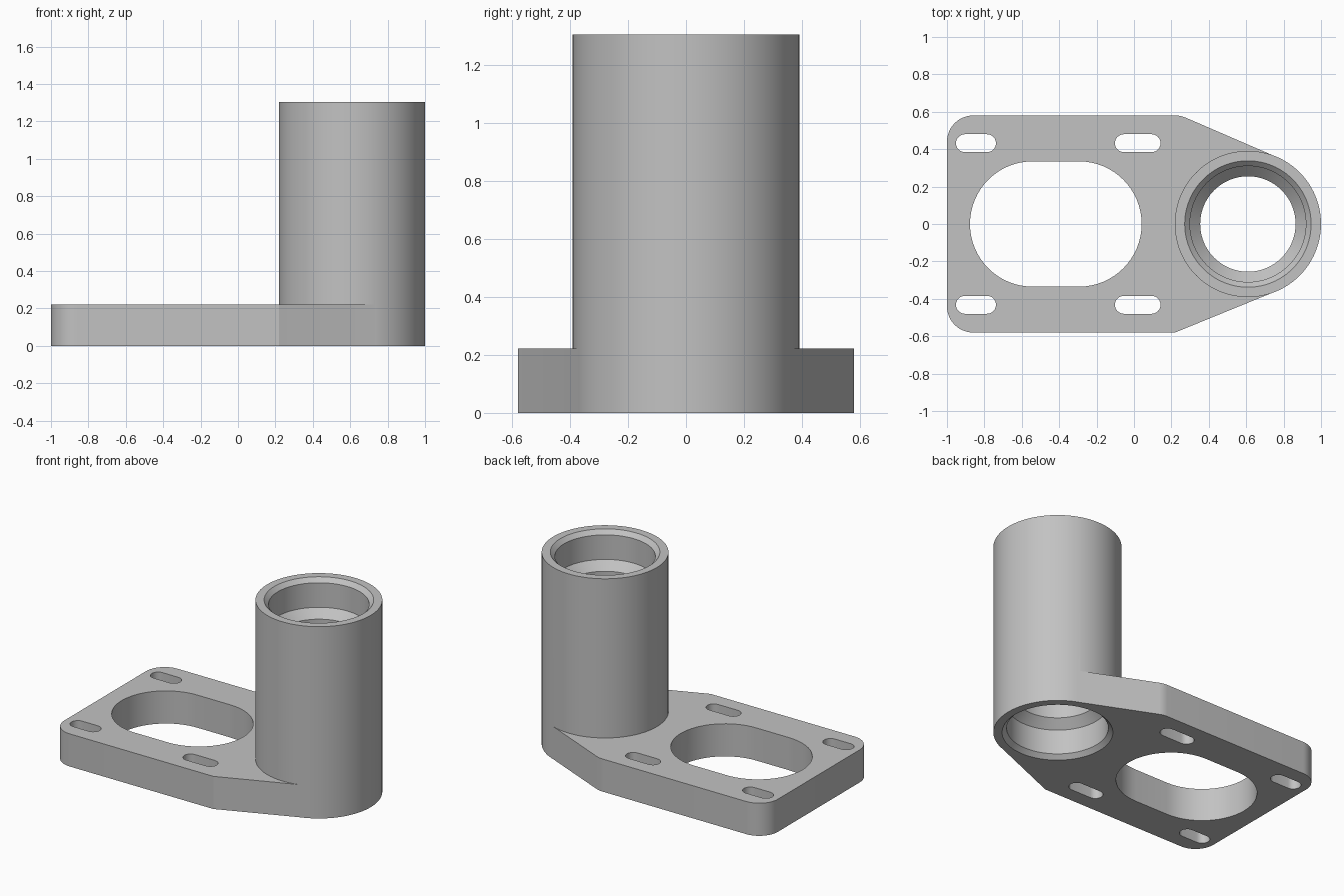
import bpy, bmesh, math
from mathutils import Vector

if "Cube" in bpy.data.objects:
    bpy.data.objects.remove(bpy.data.objects["Cube"])

PLATE_H, HALF_W = 0.222, 0.58
TUBE_X, TUBE_R, TUBE_H = 0.609, 0.391, 1.305

grey = bpy.data.materials.new("plain_grey")
grey.use_nodes = True
COLOR = (0.54, 0.54, 0.54, 1)
grey.diffuse_color = COLOR
grey.node_tree.nodes["Principled BSDF"].inputs["Base Color"].default_value = COLOR


def add_object(name, bm):
    bmesh.ops.recalc_face_normals(bm, faces=bm.faces)
    mesh = bpy.data.meshes.new(name)
    bm.to_mesh(mesh)
    bm.free()
    mesh.materials.append(grey)
    obj = bpy.data.objects.new(name, mesh)
    bpy.context.collection.objects.link(obj)
    return obj


def prism(name, points, z0, z1):
    """Extrude a flat outline upward."""
    bm = bmesh.new()
    face = bm.faces.new([bm.verts.new((x, y, z0)) for x, y in points])
    top = bmesh.ops.extrude_face_region(bm, geom=[face])["geom"]
    bmesh.ops.translate(bm, vec=(0, 0, z1 - z0),
                        verts=[v for v in top if isinstance(v, bmesh.types.BMVert)])
    return add_object(name, bm)


def lathe(name, profile, x, steps=96):
    """Revolve (radius, z) rings into a closed solid around a vertical axis."""
    bm = bmesh.new()
    rings = [[bm.verts.new((x + r * math.cos(math.tau * i / steps),
                            r * math.sin(math.tau * i / steps), z))
              for i in range(steps)] for r, z in profile]
    for a, b in zip(rings, rings[1:]):
        for i in range(steps):
            j = (i + 1) % steps
            bm.faces.new((a[i], a[j], b[j], b[i]))
    bm.faces.new(rings[0])
    bm.faces.new(rings[-1])
    return add_object(name, bm)


def arc(cx, cy, r, start, end, steps):
    angles = [math.radians(start + (end - start) * i / steps) for i in range(steps + 1)]
    return [(cx + r * math.cos(a), cy + r * math.sin(a)) for a in angles]


def slot(cx, cy, half_length, r, steps):
    d = half_length - r
    return arc(cx + d, cy, r, -90, 90, steps) + arc(cx - d, cy, r, 90, 270, steps)


def combine(obj, other, operation):
    mod = obj.modifiers.new(operation, 'BOOLEAN')
    mod.object, mod.operation, mod.solver = other, operation, 'EXACT'
    bpy.context.view_layer.objects.active = obj
    bpy.ops.object.modifier_apply(modifier=mod.name)
    bpy.data.objects.remove(other)


def tangent(corner_x, side):
    """Point where the line from the plate corner touches the tube."""
    r = TUBE_R - 0.001
    to_corner = Vector((corner_x - TUBE_X, HALF_W))
    a = math.atan2(to_corner.y, to_corner.x) - math.acos(r / to_corner.length)
    return (TUBE_X + r * math.cos(a), side * r * math.sin(a)), math.degrees(a)


# Mounting plate: rounded left corners, sides tapering to the tube
touch_front, _ = tangent(0.22, -1)
touch_back, slope = tangent(0.25, 1)
bend = 0.14
bend_x = 0.25 - bend * math.tan(math.radians(90 - slope) / 2)
outline = [(0.22, -HALF_W), touch_front, (TUBE_X, 0), touch_back]
outline += arc(bend_x, HALF_W - bend, bend, slope, 90, 6)
corner = 0.14
outline += arc(-1 + corner, HALF_W - corner, corner, 90, 180, 12)
outline += arc(-1 + corner, corner - HALF_W, corner, 180, 270, 12)
bracket = prism("tube_bracket", outline, 0, PLATE_H)

# Upright tube joined to the plate
combine(bracket, lathe("tube", [(TUBE_R, 0), (TUBE_R, TUBE_H)], TUBE_X), 'UNION')

# Stepped bore, chamfered alike at both ends
half_bore = [(0.36, -0.022), (0.31, 0.028), (0.31, 0.195), (0.255, 0.25)]
bore = half_bore + [(r, TUBE_H - z) for r, z in reversed(half_bore)]
combine(bracket, lathe("bore", bore, TUBE_X), 'DIFFERENCE')

# Large window and four fastening slots
combine(bracket, prism("window", slot(-0.418, 0, 0.459, 0.335, 32), -0.1, 0.4), 'DIFFERENCE')
for y in (-0.432, 0.432):
    for x, half_length in ((-0.845, 0.107), (0.02, 0.122)):
        combine(bracket, prism("slot", slot(x, y, half_length, 0.048, 12), -0.1, 0.4),
                'DIFFERENCE')

# Smooth curved walls, crisp edges
bpy.ops.object.select_all(action='DESELECT')
bracket.select_set(True)
bpy.context.view_layer.objects.active = bracket
bpy.ops.object.shade_smooth_by_angle(angle=math.radians(20))
